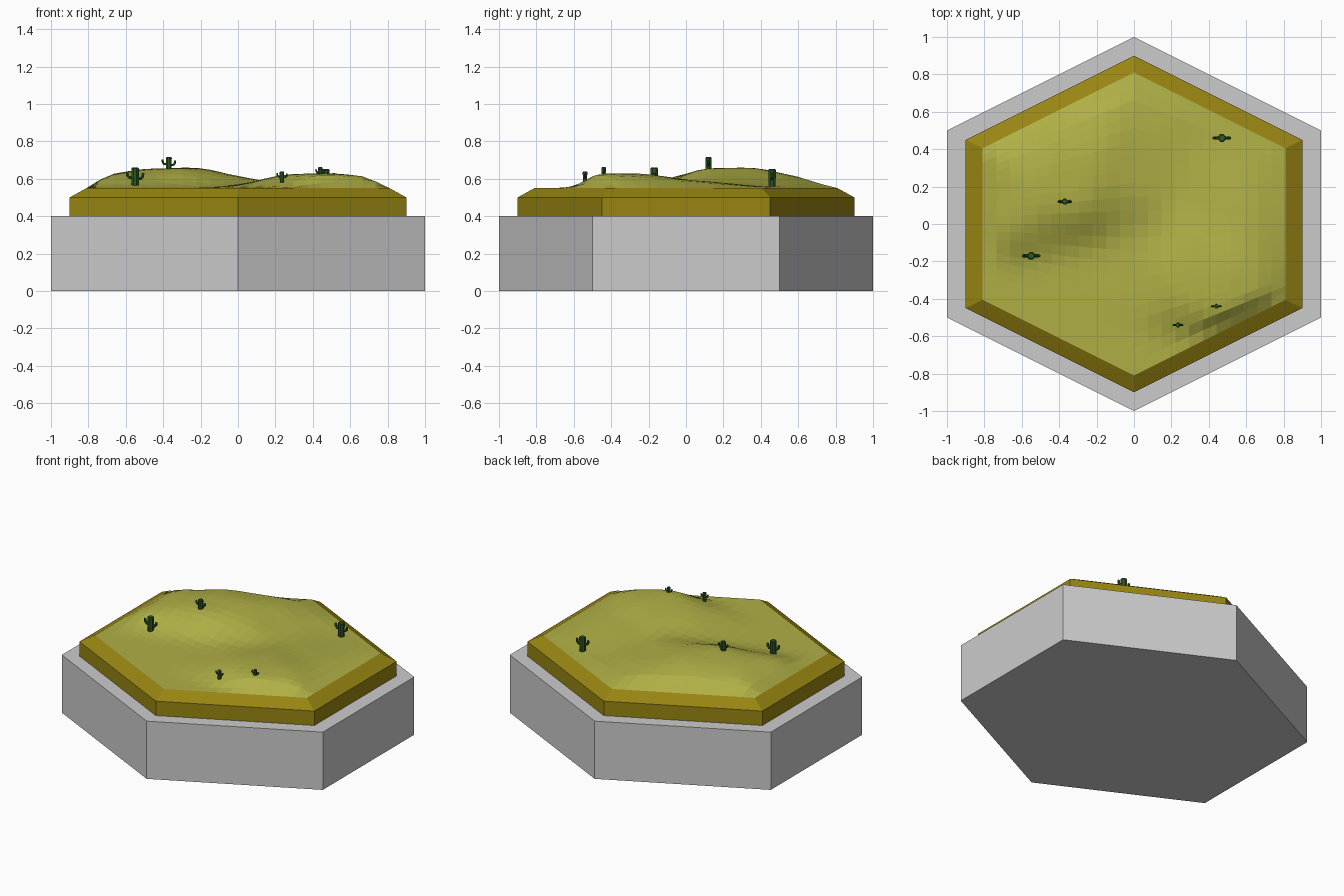
import bpy, math
from mathutils import Vector

if "Cube" in bpy.data.objects:
    bpy.data.objects.remove(bpy.data.objects["Cube"])


def material(name, rgb):
    m = bpy.data.materials.new(name)
    m.diffuse_color = (*rgb, 1)
    m.use_nodes = True
    m.node_tree.nodes["Principled BSDF"].inputs["Base Color"].default_value = m.diffuse_color
    return m


STONE = material("grey stone", (0.60, 0.60, 0.60))
SOIL = material("brown soil", (0.314, 0.235, 0.006))
SAND = material("olive sand", (0.43, 0.43, 0.062))
GREEN = material("cactus green", (0.026, 0.095, 0.018))


def make(name, verts, faces, mat):
    me = bpy.data.meshes.new(name)
    me.from_pydata(verts, [], faces)
    me.materials.append(mat)
    me.update()
    ob = bpy.data.objects.new(name, me)
    bpy.context.collection.objects.link(ob)
    return ob


def hex_ring(s, z):
    return [(x * s, y * s, z) for x, y in
            ((0, -1), (1, -.5), (1, .5), (0, 1), (-1, .5), (-1, -.5))]


def loft(rings, cap_bottom=True, cap_top=True):
    n = len(rings[0])
    verts = [v for r in rings for v in r]
    faces = [(k * n + i, k * n + (i + 1) % n, (k + 1) * n + (i + 1) % n, (k + 1) * n + i)
             for k in range(len(rings) - 1) for i in range(n)]
    if cap_bottom:
        faces.append(tuple(reversed(range(n))))
    if cap_top:
        faces.append(tuple(range(len(verts) - n, len(verts))))
    return verts, faces


# Tile base and bevelled soil rim (open where the sand covers it)
make("tile_base", *loft([hex_ring(1, 0), hex_ring(1, .4)]), STONE)
make("soil_rim", *loft([hex_ring(.9, .4), hex_ring(.9, .5), hex_ring(.81, .55)],
                       False, False), SOIL)


# Dune heights: steep towards the front, gentle towards the back
def height(x, y):
    m = max(abs(x), abs(y) + abs(x) / 2) / .81
    fade = max(0, min(1, (1 - m) / .13))
    dx, dy = x + .3, y - .3 - .25 * (x + .3)
    h = .11 * math.exp(-(dx / (.62 if dx < 0 else .4)) ** 2)
    h *= math.exp(-(dy / .36) ** 4) if dy < 0 else math.exp(-(dy / .38) ** 2)
    dx, dy = x - .35, y + .3 + .15 * (x - .35)
    g = .078 * (math.exp(-(dx / .3) ** 2) if dx < 0 else math.exp(-(dx / .46) ** 4))
    g *= math.exp(-(dy / .27) ** 4) if dy < 0 else math.exp(-(dy / .35) ** 2)
    k = .02 * math.exp(-((x - .55) / .25) ** 2 - ((y - .15) / .25) ** 2)
    ripple = .003 * math.sin(17 * x + 5 * y) * math.sin(13 * y - 4 * x)
    return .55 + fade * min(.112, h + g + k + ripple * min(1, (h + g) / .03))


# Sand: two skewed grids meeting along x = 0
N = 11
verts, faces = [], []
for i in range(-N, N + 1):
    x = .81 * i / N
    top = .81 - abs(x) / 2
    low = -.81 + abs(x) / 2
    for j in range(2 * N + 1):
        # columns keep the slope of the back edge, row by row
        y = low + (top - low) * j / (2 * N)
        verts.append((x, y, max(.55, height(x, y))))
R = 2 * N + 1
for i in range(2 * N):
    for j in range(2 * N):
        a = i * R + j
        faces.append((a, a + R, a + R + 1, a + 1))
make("sand_dunes", verts, faces, SAND)


# Tube of rings along a path lying in the xz plane
def tube(path, radii, sides=8):
    rings = []
    for k, p in enumerate(path):
        a, b = path[max(0, k - 1)], path[min(len(path) - 1, k + 1)]
        d = (Vector((b[0], 0, b[1])) - Vector((a[0], 0, a[1]))).normalized()
        u = Vector((0, 1, 0))
        w = d.cross(u)
        c = Vector((p[0], 0, p[1]))
        rings.append([tuple(c + radii[k] * (w * math.cos(t) + u * math.sin(t)))
                      for t in (2 * math.pi * (s + .5) / sides for s in range(sides))])
    return loft(rings)


# Cactus: trunk with two upturned arms
def cactus(name, x, y, base, s, tall):
    verts, faces = [], []

    def add(part):
        n = len(verts)
        verts.extend(part[0])
        faces.extend(tuple(i + n for i in f) for f in part[1])

    add(tube([(0, -.015), (0, tall - .006), (0, tall)], [.021, .022, .017]))
    for side, z in ((-1, .037), (1, .031)):
        add(tube([(side * .012, z), (side * .03, z), (side * .040, z + .009),
                  (side * .043, z + .027), (side * .043, z + .031)],
                 [.008, .009, .009, .008, .005], 6))
    ob = make(name, verts, faces, GREEN)
    ob.location = (x, y, base)
    ob.scale = (s, s, s)


cactus("cactus_left_front", -.55, -.17, .57, 1, .09)
cactus("cactus_left_back", -.37, .12, .65, .78, .085)
cactus("cactus_right_back", .47, .46, .57, 1, .083)
cactus("cactus_small_right", .44, -.44, .615, .55, .085)
cactus("cactus_small_front", .235, -.54, .59, .6, .083)
